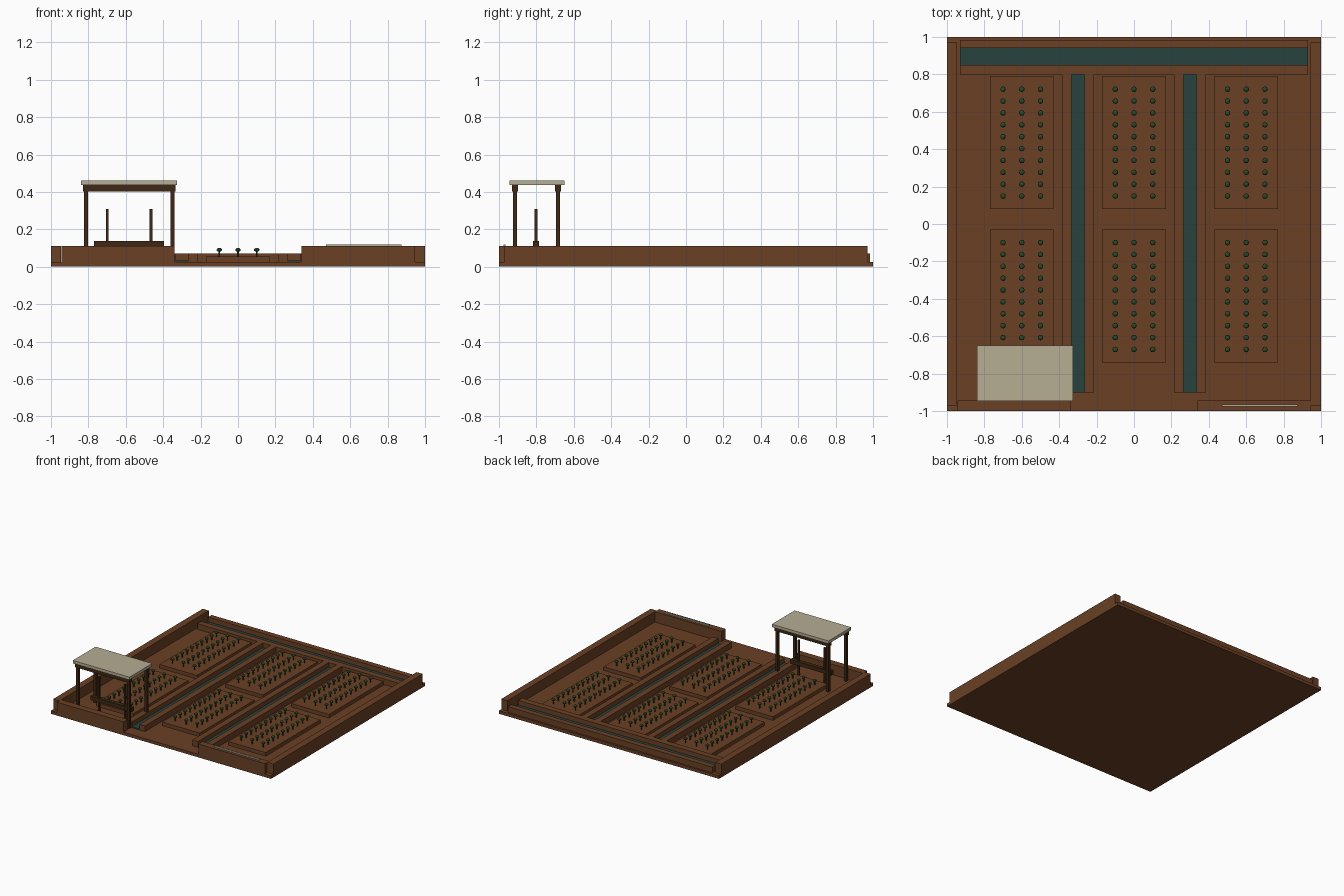
import bpy, bmesh
from mathutils import Matrix

if "Cube" in bpy.data.objects:
    bpy.data.objects.remove(bpy.data.objects["Cube"])


def material(name, r, g, b):
    m = bpy.data.materials.new(name)
    lin = [((c / 255 + 0.055) / 1.055) ** 2.4 for c in (r, g, b)]
    m.diffuse_color = (*lin, 1)
    m.use_nodes = True
    m.node_tree.nodes["Principled BSDF"].inputs["Base Color"].default_value = m.diffuse_color
    return m


SOIL = material("brown soil", 106, 64, 37)
WATER = material("dark teal water", 38, 66, 62)
WOOD = material("dark wood", 62, 39, 20)
ROOF = material("pale thatch", 182, 173, 148)
LEAF = material("leaf green", 42, 72, 36)


def finish(name, bm, mat):
    me = bpy.data.meshes.new(name)
    bm.to_mesh(me)
    bm.free()
    me.materials.append(mat)
    ob = bpy.data.objects.new(name, me)
    bpy.context.collection.objects.link(ob)
    return ob


def box(name, x, y, z, mat):
    """Box from three (min, max) ranges."""
    bm = bmesh.new()
    mid = [(a + b) / 2 for a, b in (x, y, z)]
    size = [b - a for a, b in (x, y, z)]
    bmesh.ops.create_cube(bm, size=1, matrix=Matrix.Translation(mid) @ Matrix.Diagonal((*size, 1)))
    return finish(name, bm, mat)


def around(c, half):
    return (c - half, c + half)


# Ground slab
G = 0.025
box("ground", (-1, 1), (-1, 1), (0, G), SOIL)

# Earth walls: two sides, and the front with an entrance gap
box("left_wall", (-1, -0.945), (-0.97, 0.97), (G, 0.11), SOIL)
box("right_wall", (0.945, 1), (-0.97, 0.97), (G, 0.11), SOIL)
box("front_wall_left", (-0.945, -0.34), (-1, -0.945), (G, 0.11), SOIL)
box("front_wall_right", (0.34, 0.945), (-1, -0.945), (G, 0.11), SOIL)

# Main irrigation channel along the back
box("back_water", (-0.93, 0.93), (0.85, 0.94), (G, 0.034), WATER)
box("back_bank_inner", (-0.93, 0.93), (0.80, 0.85), (G, 0.072), SOIL)
box("back_bank_outer", (-0.93, 0.93), (0.94, 0.985), (G, 0.072), SOIL)

# Two side channels running to the front
for side, cx in (("left", -0.3), ("right", 0.3)):
    box(side + "_channel_water", around(cx, 0.035), (-0.9, 0.8), (G, 0.034), WATER)
    for n, s in (("a", -1), ("b", 1)):
        box(side + "_channel_bank_" + n, around(cx + s * 0.06, 0.025), (-0.9, 0.8), (G, 0.072), SOIL)

# Six raised beds, each with a 3 x 10 grid of seedlings
for row, cy in (("back", 0.435), ("front", -0.385)):
    for col, cx in (("left", -0.6), ("middle", 0), ("right", 0.6)):
        name = row + "_" + col
        box(name + "_bed", around(cx, 0.17), around(cy, 0.355), (G, 0.055), SOIL)
        bm = bmesh.new()
        for i in range(3):
            for j in range(10):
                px, py = cx + (i - 1) * 0.1, cy + (j - 4.5) * 0.0635
                bmesh.ops.create_cone(bm, cap_ends=True, segments=6, radius1=0.005, radius2=0.005,
                                      depth=0.035, matrix=Matrix.Translation((px, py, 0.07)))
                bmesh.ops.create_icosphere(bm, subdivisions=2, radius=0.015,
                                           matrix=Matrix.Translation((px, py, 0.09))
                                           @ Matrix.Diagonal((1, 1, 0.72, 1)))
        finish(name + "_seedlings", bm, LEAF)

# Open shelter: four posts, two beams and a flat roof
for row, y in (("front", -0.915), ("back", -0.685)):
    for side, x in (("left", -0.813), ("right", -0.351)):
        box(f"shelter_{row}_{side}_post", around(x, 0.011), around(y, 0.011), (G, 0.405), WOOD)
    box(f"shelter_{row}_beam", (-0.83, -0.335), around(y, 0.016), (0.402, 0.436), WOOD)
box("shelter_roof", (-0.84, -0.325), (-0.945, -0.65), (0.436, 0.46), ROOF)

# Rack rail with two upright tool handles
box("rack_rail", (-0.77, -0.395), around(-0.802, 0.016), (0.105, 0.138), WOOD)
for side, x in (("left", -0.7), ("right", -0.465)):
    box(f"rack_{side}_handle", around(x, 0.007), around(-0.802, 0.007), (G, 0.31), WOOD)

# Pale strip on top of the right front wall
box("wall_strip", (0.47, 0.875), around(-0.97, 0.006), (0.11, 0.12), ROOF)
